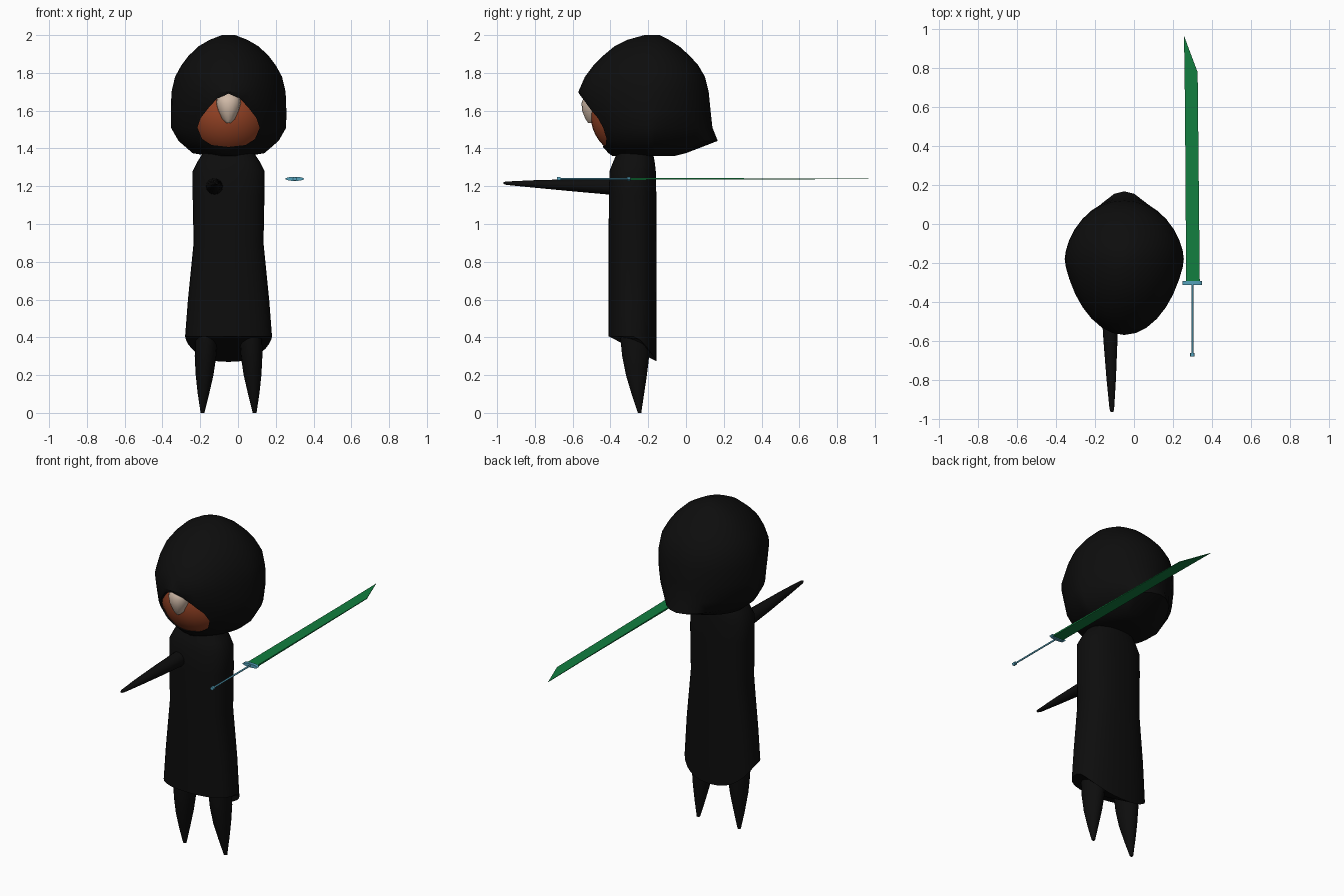
import bpy, bmesh, math

if "Cube" in bpy.data.objects:
    bpy.data.objects.remove(bpy.data.objects["Cube"])

CX = -0.05  # figure's centre line


def material(name, rgb):
    m = bpy.data.materials.new(name)
    m.diffuse_color = (*rgb, 1)
    m.use_nodes = True
    m.node_tree.nodes["Principled BSDF"].inputs["Base Color"].default_value = m.diffuse_color
    return m


BLACK = material("black_cloth", (0.004, 0.004, 0.004))
ORANGE = material("orange_skin", (0.30, 0.055, 0.018))
CREAM = material("cream_hair", (0.62, 0.48, 0.38))
GREEN = material("green_blade", (0.006, 0.21, 0.05))
BLUE = material("blue_metal", (0.09, 0.36, 0.50))


def finish(name, bm, mat, angle=40):
    bmesh.ops.recalc_face_normals(bm, faces=bm.faces)
    me = bpy.data.meshes.new(name)
    bm.to_mesh(me)
    bm.free()
    me.materials.append(mat)
    ob = bpy.data.objects.new(name, me)
    bpy.context.collection.objects.link(ob)
    if angle:
        smooth(ob, angle)
    return ob


def smooth(ob, angle):
    bpy.ops.object.select_all(action='DESELECT')
    ob.select_set(True)
    bpy.context.view_layer.objects.active = ob
    bpy.ops.object.shade_smooth_by_angle(angle=math.radians(angle))


def loft(name, rings, mat, angle=40):
    """Skin a stack of equal rings and cap both ends."""
    bm = bmesh.new()
    vs = [[bm.verts.new(p) for p in r] for r in rings]
    n = len(vs[0])
    for a, b in zip(vs, vs[1:]):
        for i in range(n):
            j = (i + 1) % n
            bm.faces.new((a[i], a[j], b[j], b[i]))
    bm.faces.new(vs[0])
    bm.faces.new(vs[-1])
    return finish(name, bm, mat, angle)


def power(v, p):
    return math.copysign(abs(v) ** p, v)


def ring(cx, cy, z, w, front, back, pf=1, pb=1, px=1, n=32):
    """Horizontal ring with separate front and back depth and roundness."""
    pts = []
    for i in range(n):
        t = 2 * math.pi * i / n
        s, c = math.sin(t), math.cos(t)
        y = cy + (back - cy) * c ** pb if c > 0 else cy - (cy - front) * (-c) ** pf
        pts.append((cx + w * power(s, px), y, z))
    return pts


def prism(name, pts, lo, hi, mat, axis):
    """Extrude a 2D outline along y or z."""
    def put(p, h):
        return (p[0], h, p[1]) if axis == 'y' else (p[0], p[1], h)
    return loft(name, [[put(p, h) for p in pts] for h in (lo, hi)], mat, 0)


# Hood: z, half width, front y, back y, back pointedness
hood_rows = [
    (1.36, .10, -.39, -.06, 1.0), (1.375, .19, -.41, .00, 1.4),
    (1.44, .265, -.47, .168, 2.0), (1.51, .305, -.505, .14, 1.5),
    (1.60, .306, -.535, .13, 1.2), (1.70, .302, -.57, .12, 1.1),
    (1.78, .283, -.535, .10, 1.0), (1.84, .25, -.49, .065, 1.0),
    (1.89, .212, -.44, .02, 1.0), (1.94, .16, -.38, -.035, 1.0),
    (1.975, .10, -.31, -.09, 1.0), (2.0, .035, -.22, -.14, 1.0)]
hood = loft("hood", [ring(CX, -.18, z, w, f, b, 1.3 if z < 1.8 else 1.1, p)
                     for z, w, f, b, p in hood_rows], BLACK, 0)

# Face opening cut into the hood
half = [(.06, 1.665), (.11, 1.61), (.148, 1.56), (.165, 1.51), (.14, 1.45), (.09, 1.418)]
outline = [(CX, 1.69)] + [(CX + x, z) for x, z in half] + [(CX, 1.408)]
outline += [(CX - x, z) for x, z in reversed(half)]
cutter = prism("opening_cutter", outline, -.8, -.36, BLACK, 'y')
cutter.hide_render = True
mod = hood.modifiers.new("opening", 'BOOLEAN')
mod.object, mod.operation, mod.solver = cutter, 'DIFFERENCE', 'EXACT'
bpy.context.view_layer.objects.active = hood
bpy.ops.object.modifier_apply(modifier=mod.name)
bpy.data.objects.remove(cutter)
smooth(hood, 40)

# Face
bm = bmesh.new()
bmesh.ops.create_uvsphere(bm, u_segments=32, v_segments=20, radius=1)
for v in bm.verts:
    v.co = (CX + .235 * v.co.x, -.265 + .24 * v.co.y, 1.575 + .23 * v.co.z)
finish("face", bm, ORANGE)

# Hair tuft hanging over the forehead
hair_rows = [(1.535, .012, -.518), (1.555, .035, -.532), (1.60, .055, -.55),
             (1.64, .065, -.553), (1.675, .06, -.54), (1.70, .03, -.50)]
loft("hair_tuft", [ring(CX, -.49, z, w, f, -.46, n=16) for z, w, f in hair_rows], CREAM)

# Robe with a hem that dips at the back
robe_rows = [(.40, .23, -.41, -.155), (.60, .215, -.41, -.155), (.90, .185, -.41, -.156),
             (1.15, .19, -.408, -.157), (1.28, .19, -.405, -.16), (1.33, .165, -.385, -.166),
             (1.40, .12, -.355, -.18)]
robe_rings = [ring(CX, -.28, z, w, f, b, .8, .8, .85) for z, w, f, b in robe_rows]
robe_rings[0] = [(x, y, .405 - .135 * max(0, (y + .28) / .125) ** 1.6)
                 for x, y, z in robe_rings[0]]
loft("robe", robe_rings, BLACK)

# Pointed legs: z, offset from centre line, half width, front y, back y
leg_rows = [(0, .138, .010, -.255, -.237), (.10, .133, .030, -.288, -.222),
            (.20, .127, .047, -.318, -.207), (.30, .122, .057, -.338, -.195),
            (.40, .118, .060, -.348, -.192), (.48, .115, .058, -.345, -.195)]
for side, label in ((-1, "left"), (1, "right")):
    loft(label + "_leg", [ring(CX + side * o, (f + b) / 2, z, w, f, b, n=16)
                          for z, o, w, f, b in leg_rows], BLACK)


def round_y(name, rows, mat, n=16):
    """Loft of ellipses along y: y, x, z, x radius, z radius."""
    loft(name, [[(x + rx * math.cos(2 * math.pi * i / n), y,
                  z + rz * math.sin(2 * math.pi * i / n)) for i in range(n)]
                for y, x, z, rx, rz in rows], mat)


# Outstretched arm
round_y("arm", [(-.30, -.125, 1.20, .046, .046), (-.42, -.124, 1.199, .044, .042),
                (-.60, -.121, 1.205, .036, .032), (-.80, -.117, 1.212, .024, .020),
                (-.95, -.114, 1.216, .012, .009), (-.967, -.113, 1.217, .007, .005)], BLACK)

# Sword: blade with a thin wedge section, guard, grip and pommel
blade = prism("blade", [(.268, -.30), (.338, -.30), (.327, .78), (.257, .967), (.262, .60)],
              1.234, 1.244, GREEN, 'z')
for v in blade.data.vertices:
    k = 1 - .75 * max(0, v.co.y + .3) / 1.267
    v.co.z = 1.239 + (v.co.z - 1.239) * k
round_y("guard", [(-.313, .30, 1.239, .05, .011), (-.293, .30, 1.239, .05, .011)], BLUE, 20)
round_y("grip", [(-.67, .30, 1.239, .005, .005), (-.31, .30, 1.239, .005, .005)], BLUE, 12)
round_y("pommel", [(-.682, .30, 1.239, .011, .010), (-.664, .30, 1.239, .011, .010)], BLUE, 12)
